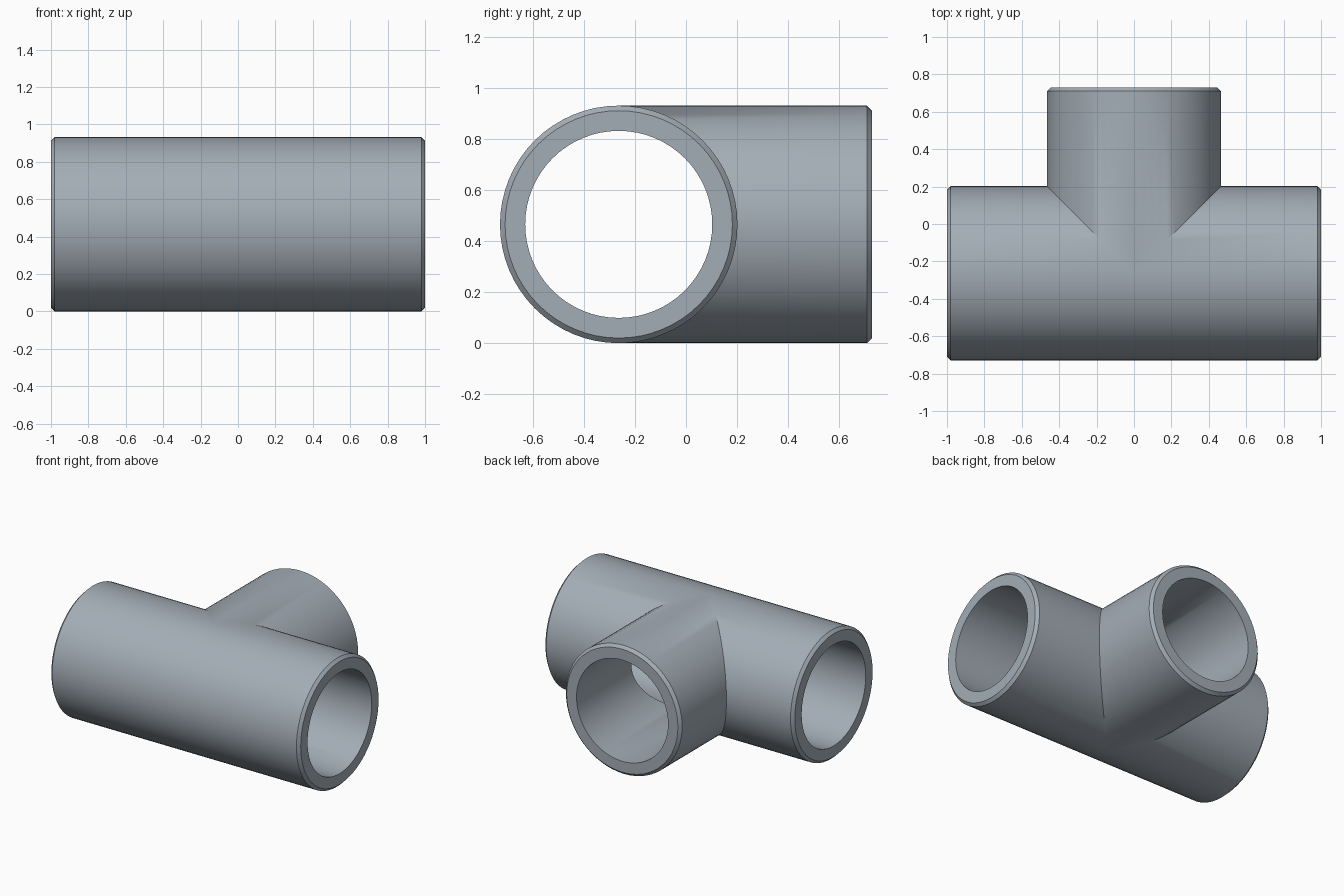
import bpy
import bmesh
from math import cos, sin, pi, radians
from mathutils import Matrix

if "Cube" in bpy.data.objects:
    bpy.data.objects.remove(bpy.data.objects["Cube"], do_unlink=True)

OUTER, INNER = 0.466, 0.367
BEVEL = 0.02
SEGMENTS = 64
AXIS_Y = OUTER - 0.73
RUN, BRANCH = 1.0, 0.73 - AXIS_Y


def add_arm(bm, length, mitre, matrix):
    """Hollow pipe arm along local +x, its root cut by the mitre rule."""
    rings = []
    for i in range(SEGMENTS):
        a = 2 * pi * i / SEGMENTS
        # bore root, bore mouth, rim, bevelled edge, outer root
        profile = [(mitre(INNER * cos(a)), INNER),
                   (length, INNER),
                   (length, OUTER - BEVEL),
                   (length - BEVEL, OUTER),
                   (mitre(OUTER * cos(a)), OUTER)]
        rings.append([bm.verts.new(matrix @ Matrix.Translation((s, r * cos(a), r * sin(a))).translation)
                      for s, r in profile])
    for i, ring in enumerate(rings):
        following = rings[(i + 1) % SEGMENTS]
        for k in range(len(ring) - 1):
            bm.faces.new((ring[k], ring[k + 1], following[k + 1], following[k]))


bm = bmesh.new()
# Straight run: two arms opening towards the branch side
right_side = Matrix.Scale(-1, 4, (1, 0, 0))
for side in (Matrix.Identity(4), right_side):
    add_arm(bm, RUN, lambda y: max(0, y), side)
# Side branch towards the back
add_arm(bm, BRANCH, abs, Matrix.Rotation(radians(90), 4, "Z"))

# Weld the mitred joints into one shell
bmesh.ops.remove_doubles(bm, verts=bm.verts, dist=0.0005)
bmesh.ops.recalc_face_normals(bm, faces=bm.faces)
bmesh.ops.translate(bm, verts=bm.verts, vec=(0, AXIS_Y, OUTER))
mesh = bpy.data.meshes.new("pipe_tee")
bm.to_mesh(mesh)
bm.free()

tee = bpy.data.objects.new("pipe_tee", mesh)
bpy.context.collection.objects.link(tee)

# Blue grey plastic
colour = (0.37, 0.42, 0.47, 1)
material = bpy.data.materials.new("blue_grey")
material.use_nodes = True
material.diffuse_color = colour
material.node_tree.nodes["Principled BSDF"].inputs["Base Color"].default_value = colour
mesh.materials.append(material)

bpy.ops.object.select_all(action="DESELECT")
tee.select_set(True)
bpy.context.view_layer.objects.active = tee
bpy.ops.object.shade_smooth_by_angle(angle=radians(30))
